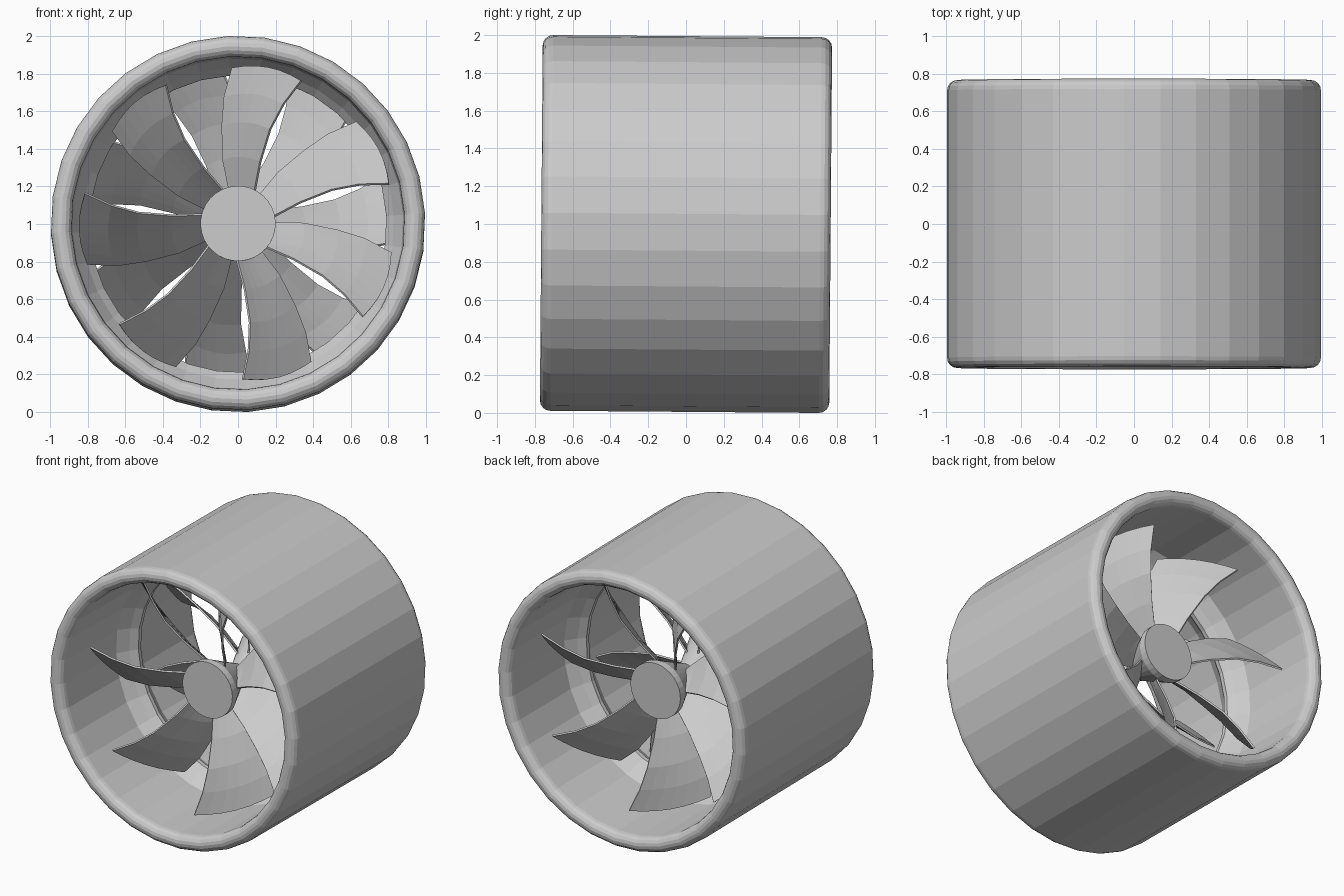
import bpy, bmesh
from math import sin, cos, pi, radians
from mathutils import Matrix

cube = bpy.data.objects.get("Cube")
if cube:
    bpy.data.objects.remove(cube)

# Single plain grey for every part
GREY = (0.6, 0.6, 0.6, 1)
grey = bpy.data.materials.new("plain_grey")
grey.use_nodes = True
grey.diffuse_color = GREY
grey.node_tree.nodes["Principled BSDF"].inputs["Base Color"].default_value = GREY

# The whole unit leans very slightly forward about its centre
LEAN = Matrix.Translation((0, 0, 1)) @ Matrix.Rotation(radians(-0.45), 4, 'X')
SIDES = 32
PHASE = radians(3.1)
BLADES = 7


def add_object(name, mesh, matrix=Matrix()):
    obj = bpy.data.objects.new(name, mesh)
    obj.matrix_world = LEAN @ matrix
    bpy.context.collection.objects.link(obj)
    return obj


def new_mesh(name, bm):
    mesh = bpy.data.meshes.new(name)
    bm.to_mesh(mesh)
    bm.free()
    mesh.materials.append(grey)
    return mesh


def lathe(name, profile, closed):
    """Turn (radius, y) points around the y axis."""
    bm = bmesh.new()
    rings = []
    for r, y in profile:
        angles = [PHASE + 2 * pi * i / SIDES for i in range(SIDES)]
        rings.append([bm.verts.new((r * cos(a), y, r * sin(a))) for a in angles])
    pairs = list(zip(rings, rings[1:]))
    if closed:
        pairs.append((rings[-1], rings[0]))
    else:
        bm.faces.new(rings[0])
        bm.faces.new(rings[-1])
    for a, b in pairs:
        for i in range(SIDES):
            j = (i + 1) % SIDES
            bm.faces.new((a[i], a[j], b[j], b[i]))
    bmesh.ops.recalc_face_normals(bm, faces=bm.faces)
    return add_object(name, new_mesh(name, bm))


# Duct: rounded lips at both ends and a narrowing throat in the middle
OUTER, INNER, END = 0.996, 0.886, 0.766
lip = (OUTER - INNER) / 2
front_lip = [(OUTER - lip + lip * cos(pi * k / 8), -END + lip - lip * sin(pi * k / 8))
             for k in range(9)]
throat = [(0.88, -0.14), (0.83, -0.06), (0.79, -0.015)]
half = front_lip + throat
lathe("duct", half + [(r, -y) for r, y in reversed(half)], True)

# Hub: flat end discs, waisted in the middle
hub_half = [(0.2, -0.35), (0.2, -0.3), (0.06, 0)]
lathe("hub", hub_half + [(r, -y) for r, y in reversed(hub_half[:-1])], False)

# Blade: radius, leading angle, trailing angle, leading y, trailing y
STATIONS = [
    (0.09, 58, 106, -0.23, -0.10),
    (0.20, 63, 104, -0.28, -0.10),
    (0.35, 70, 103, -0.35, -0.10),
    (0.53, 71, 99, -0.43, -0.10),
    (0.68, 69, 96, -0.48, -0.11),
    (0.83, 66, 92, -0.53, -0.13),
]
CHORD = 6
bm = bmesh.new()
rows = []
for r, lead, trail, y_lead, y_trail in STATIONS:
    row = []
    for k in range(CHORD + 1):
        t = k / CHORD
        a = radians(lead + (trail - lead) * t)
        y = y_lead + (y_trail - y_lead) * t
        rr = r + 0.02 * sin(pi * t) * r
        row.append(bm.verts.new((rr * cos(a), y, rr * sin(a))))
    rows.append(row)
for a, b in zip(rows, rows[1:]):
    for k in range(CHORD):
        bm.faces.new((a[k], b[k], b[k + 1], a[k + 1]))
bmesh.ops.recalc_face_normals(bm, faces=bm.faces)
blade_mesh = new_mesh("blade", bm)

# Two fans, back to back, sharing one blade shape
for fan, turn, offset in (("front", 0, 0), ("rear", pi, radians(-8))):
    for i in range(BLADES):
        spin = Matrix.Rotation(-offset + 2 * pi * i / BLADES, 4, 'Y')
        obj = add_object(f"{fan}_blade_{i + 1}", blade_mesh,
                         Matrix.Rotation(turn, 4, 'Z') @ spin)
        solid = obj.modifiers.new("thickness", 'SOLIDIFY')
        solid.thickness = 0.012
        solid.offset = 0
